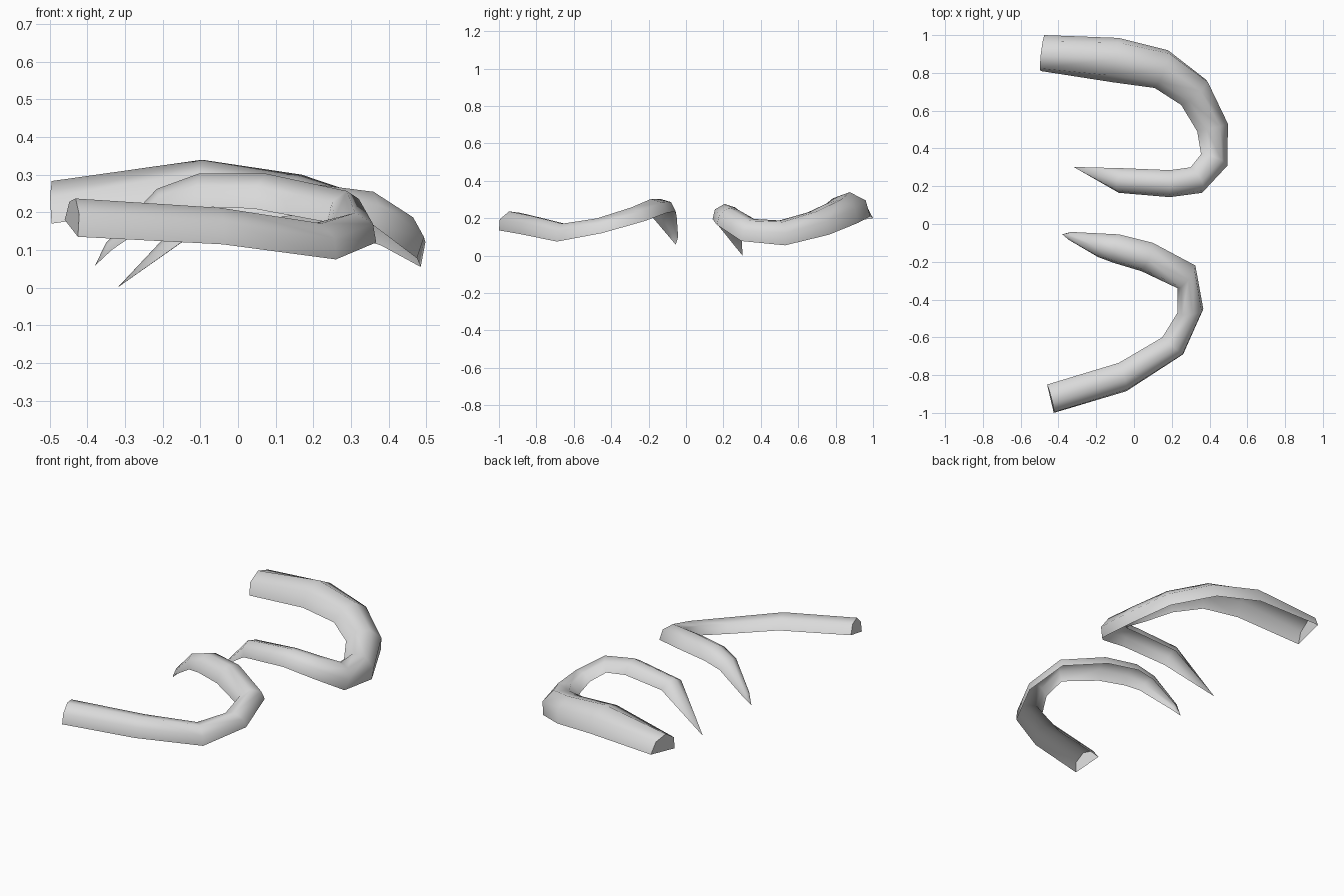
import bpy
import bmesh
from math import radians
from mathutils import Vector

cube = bpy.data.objects.get("Cube")
if cube:
    bpy.data.objects.remove(cube, do_unlink=True)

# Single matte grey
grey = bpy.data.materials.new("light_grey")
grey.use_nodes = True
colour = (0.7, 0.7, 0.7, 1)
grey.diffuse_color = colour
bsdf = next(n for n in grey.node_tree.nodes if n.type == "BSDF_PRINCIPLED")
bsdf.inputs["Base Color"].default_value = colour

# Domed cross-section: (position from inner to outer edge, height), in half widths
DOME = [(-1, 0), (-0.75, 0.7), (0, 1.03), (0.75, 0.7), (1, 0)]


def make_horn(name, stations, tip):
    """Sweep the dome along pairs of outer and inner base points, ending in a tip."""
    pairs = [(Vector(outer), Vector(inner)) for outer, inner in stations]
    tip = Vector(tip)
    mids = [(o + i) / 2 for o, i in pairs] + [tip]
    bm = bmesh.new()
    rings = []
    for k, (outer, inner) in enumerate(pairs):
        half = (outer - inner) / 2
        along = mids[k + 1] - mids[max(k - 1, 0)]
        up = along.cross(half).normalized()
        if up.z < 0:
            up.negate()
        up *= half.length
        rings.append([bm.verts.new(mids[k] + half * s + up * h) for s, h in DOME])

    # Open-bottomed shell: skin over the dome only, narrowing to a point
    point = bm.verts.new(tip)
    for j in range(len(DOME) - 1):
        for a, b in zip(rings, rings[1:]):
            bm.faces.new((a[j], a[j + 1], b[j + 1], b[j]))
        bm.faces.new((rings[-1][j], rings[-1][j + 1], point))

    # Flat cap at the thick end
    bm.faces.new(rings[0])
    bmesh.ops.recalc_face_normals(bm, faces=bm.faces[:])
    bm.normal_update()
    highest = max(bm.faces, key=lambda f: f.normal.z ** 2)
    if highest.normal.z < 0:
        bmesh.ops.reverse_faces(bm, faces=bm.faces[:])

    mesh = bpy.data.meshes.new(name)
    bm.to_mesh(mesh)
    bm.free()
    mesh.materials.append(grey)
    obj = bpy.data.objects.new(name, mesh)
    bpy.context.collection.objects.link(obj)
    bpy.ops.object.select_all(action="DESELECT")
    obj.select_set(True)
    bpy.context.view_layer.objects.active = obj
    bpy.ops.object.shade_smooth_by_angle(angle=radians(60))


# Slimmer horn at the front
make_horn("front_horn", [
    ((-0.425, -1, 0.135), (-0.46, -0.85, 0.18)),
    ((-0.04, -0.885, 0.115), (-0.08, -0.735, 0.15)),
    ((0.26, -0.69, 0.075), (0.15, -0.6, 0.12)),
    ((0.367, -0.45, 0.12), (0.23, -0.47, 0.14)),
    ((0.325, -0.22, 0.185), (0.23, -0.34, 0.175)),
    ((0.1, -0.1, 0.23), (0.04, -0.25, 0.21)),
    ((-0.08, -0.055, 0.235), (-0.11, -0.205, 0.215)),
    ((-0.18, -0.05, 0.21), (-0.19, -0.175, 0.2)),
    ((-0.335, -0.042, 0.1), (-0.335, -0.09, 0.1)),
], (-0.38, -0.055, 0.058))

# Thicker horn at the back
make_horn("back_horn", [
    ((-0.475, 1, 0.2), (-0.495, 0.81, 0.17)),
    ((-0.08, 0.985, 0.21), (-0.11, 0.75, 0.225)),
    ((0.18, 0.92, 0.175), (0.11, 0.72, 0.21)),
    ((0.38, 0.765, 0.112), (0.25, 0.63, 0.175)),
    ((0.485, 0.53, 0.055), (0.335, 0.49, 0.145)),
    ((0.475, 0.295, 0.078), (0.355, 0.37, 0.16)),
    ((0.36, 0.165, 0.165), (0.3, 0.3, 0.2)),
    ((0.19, 0.142, 0.195), (0.19, 0.285, 0.21)),
    ((-0.08, 0.165, 0.17), (-0.05, 0.295, 0.19)),
], (-0.32, 0.302, 0))
